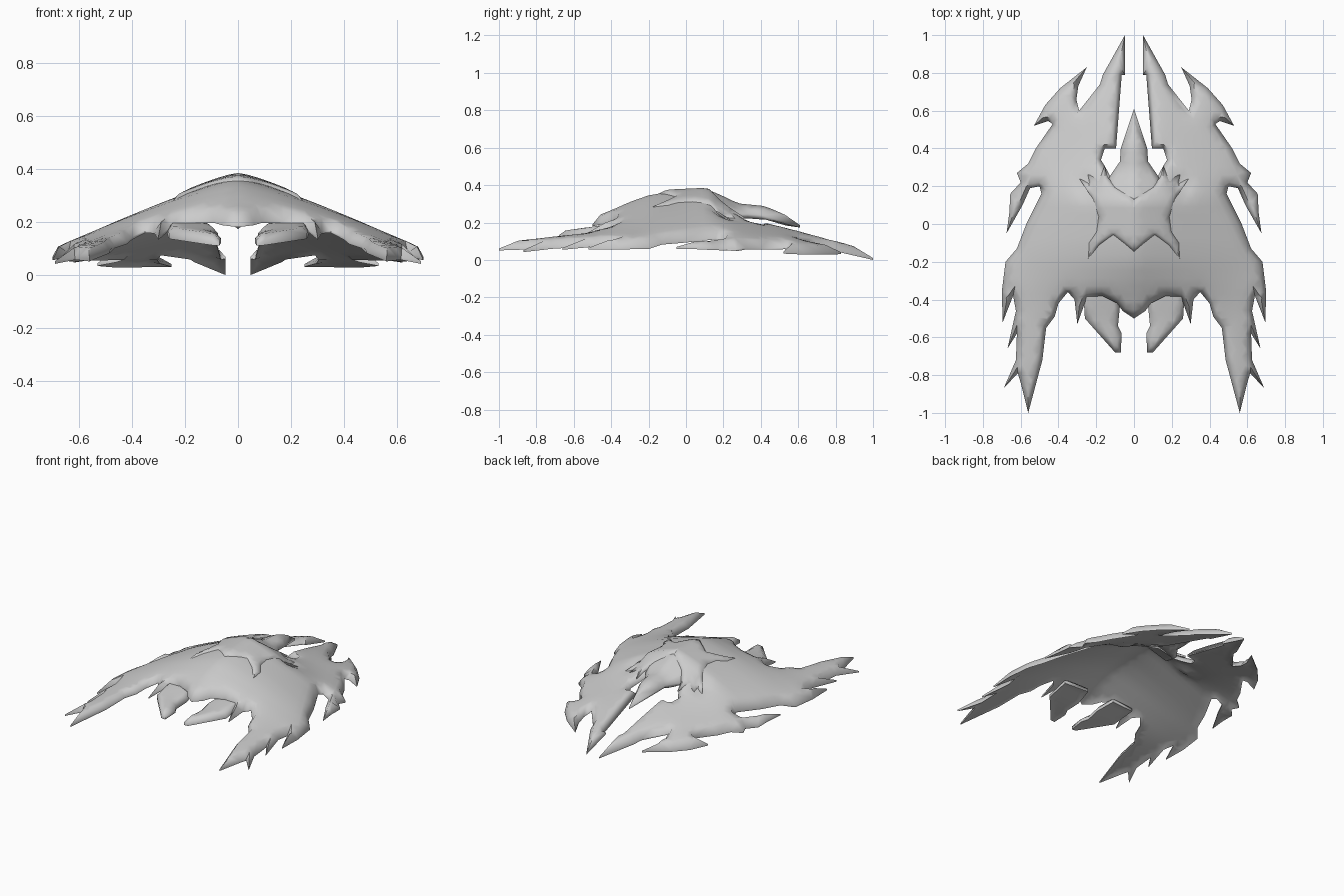
import bpy, bmesh, math
from mathutils import Vector
from mathutils.geometry import delaunay_2d_cdt, intersect_point_line

if "Cube" in bpy.data.objects:
    bpy.data.objects.remove(bpy.data.objects["Cube"])


def lerp_table(table, y):
    if y <= table[0][0]:
        return table[0][1]
    for (a, za), (b, zb) in zip(table, table[1:]):
        if y <= b:
            return za + (zb - za) * (y - a) / (b - a)
    return table[-1][1]


def inside(p, poly):
    hit = False
    for a, b in zip(poly, poly[1:] + poly[:1]):
        if (a.y > p.y) != (b.y > p.y) and p.x < a.x + (b.x - a.x) * (p.y - a.y) / (b.y - a.y):
            hit = not hit
    return hit


def rim_distance(p, poly):
    best = 9.0
    for a, b in zip(poly, poly[1:] + poly[:1]):
        if a.x < 1e-5 and b.x < 1e-5:
            continue  # the centre line is not a rim
        q, t = intersect_point_line(p, a, b)
        q = a if t < 0 else b if t > 1 else q.xy
        best = min(best, (p - q.xy).length)
    return best


def shell(name, outline, height, thick=0.04, rim=0.04, lip=0.01, bevel=0.022, step=0.042):
    """Mirrored armour plate: half outline draped on height(x, y), rim turned down."""
    poly = [Vector(p) for p in outline]
    pts = list(poly)
    # ring of points just inside the rim makes the bevel
    for a, b in zip(poly, poly[1:] + poly[:1]):
        if a.x < 1e-5 and b.x < 1e-5:
            continue
        d = b - a
        n = max(1, round(d.length / 0.035))
        side = Vector((d.y, -d.x)).normalized() * bevel
        for k in range(n + 1):
            for sgn in (1, -1):
                p = a + d * (k / n) + side * sgn
                if p.x > 0.003 and inside(p, poly) and rim_distance(p, poly) > bevel * .93 \
                        and all((p - o).length > 0.01 for o in pts):
                    pts.append(p)
    # interior lattice
    for j in range(int(2.0 / step) + 1):
        y = -1 + j * step
        for i in range(int(0.75 / step) + 1):
            p = Vector((i * step + (step / 2 if j % 2 and i else 0), y))
            test = Vector((max(p.x, 1e-4), y))
            if inside(test, poly) and rim_distance(p, poly) > bevel * 1.3:
                pts.append(p)
    res = delaunay_2d_cdt(pts, [], [list(range(len(poly)))], 1, 1e-5)
    verts, faces = res[0], res[2]
    bm = bmesh.new()
    top, low = [], []
    for v in verts:
        d = rim_distance(v, poly)
        edge = d < 1e-3
        soft = rim * .3 * max(0, 1 - d / (bevel * 3)) ** 2  # gentle roll into the bevel
        z = height(v.x, v.y) - (rim if edge else soft)
        top.append(bm.verts.new((v.x, v.y, z)))
        low.append(bm.verts.new((v.x, v.y, z - (lip if edge else thick - soft))))
    count = {}
    for f in faces:
        f = list(f)
        bm.faces.new([top[i] for i in f])
        bm.faces.new([low[i] for i in reversed(f)])
        for a, b in zip(f, f[1:] + f[:1]):
            k = (min(a, b), max(a, b))
            count[k] = None if k in count else (a, b)
    # narrow rim walls
    for ab in count.values():
        if ab and not (verts[ab[0]].x < 1e-4 and verts[ab[1]].x < 1e-4):
            a, b = ab
            bm.faces.new((top[b], top[a], low[a], low[b]))
    me = bpy.data.meshes.new(name)
    bm.to_mesh(me)
    bm.free()
    ob = bpy.data.objects.new(name, me)
    bpy.context.collection.objects.link(ob)
    bpy.ops.object.select_all(action='DESELECT')
    bpy.context.view_layer.objects.active = ob
    ob.select_set(True)
    bpy.ops.object.shade_smooth_by_angle(angle=math.radians(60))
    ob.modifiers.new("Mirror", 'MIRROR')
    return ob


# Heights along the centre line and outer wing edge, and wing half width
SPINE = [(-1, .15), (-.8, .18), (-.5, .23), (-.4, .265), (-.3, .31), (-.2, .345), (-.1, .362),
         (.12, .372), (.2, .325), (.3, .265), (.4, .228), (.6, .172), (.8, .11), (1, .05)]
EDGE = [(-1, .085), (-.5, .105), (0, .11), (.5, .085), (.8, .065), (1, .05)]
WIDTH = [(-.36, .70), (-.13, .67), (.1, .61), (.3, .60), (.55, .52), (.75, .42), (1, .40)]


def hull_z(x, y):
    s, e = lerp_table(SPINE, y), lerp_table(EDGE, y)
    dent = .03 * math.exp(-((x - .25) ** 2 + (y - .2) ** 2) / .002)
    return e + (s - e) * (1 - min(x / lerp_table(WIDTH, y), 1) ** 1.25) - dent


# Main hull: front claw, hooked wing edge, trailing talons, rear edge
claw = [(0, .24), (.12, .24), (.14, .28), (.175, .34), (.155, .40), (.095, .40), (.065, .79),
        (.048, .79), (.048, 1), (.165, .79), (.18, .74)]
wing = [(.29, .60), (.305, .66), (.295, .73), (.25, .83), (.39, .72), (.47, .63), (.53, .52), (.455, .545),
        (.43, .53), (.52, .40), (.56, .32), (.62, .27), (.60, .22), (.655, .16), (.66, .06), (.675, -.05),
        (.59, .10), (.55, .19), (.50, .20), (.49, .16), (.57, 0), (.62, -.13), (.68, -.20),
        (.70, -.36), (.695, -.52), (.64, -.38)]
talon = [(.625, -.46), (.67, -.66), (.62, -.58), (.625, -.72), (.69, -.87), (.615, -.79), (.60, -.84),
         (.56, -1), (.485, -.72), (.465, -.55), (.42, -.49), (.40, -.42), (.35, -.36), (.315, -.40),
         (.30, -.53), (.25, -.39), (.17, -.38), (.09, -.42), (.06, -.46), (0, -.50)]
shell("hull", claw + wing + talon, hull_z)

# Central pointed nose
NOSE = [(.1, .385), (.2, .34), (.28, .302), (.42, .288), (.61, .21)]
shell("nose", [(0, .61), (.07, .40), (.075, .33), (.13, .25), (.17, .12), (0, .10)],
      lambda x, y: lerp_table(NOSE, y) - .35 * x, .055, .025, .012, .018, .03)

# Raised crest plate with swept spikes
shell("crest_plate", [(0, .14), (.10, .20), (.14, .25), (.155, .31), (.185, .23), (.25, .27), (.24, .22),
                      (.29, .24), (.23, .15), (.19, .04), (.20, -.04), (.24, -.10), (.245, -.19),
                      (.18, -.11), (.11, -.06), (.07, -.09), (0, -.15)],
      lambda x, y: hull_z(x, y) + .014, .03, .016, .01, .018, .035)

# Blunt rear prongs tucked under the hull
PRONG = [(-.68, .152), (-.5, .168), (-.3, .2)]
shell("rear_prong", [(.085, -.54), (.065, -.58), (.07, -.68), (.10, -.68), (.26, -.50), (.27, -.34),
                     (.10, -.32), (.075, -.44)],
      lambda x, y: lerp_table(PRONG, y) + .05 * x, .04, .025, .02, .02, .035)
